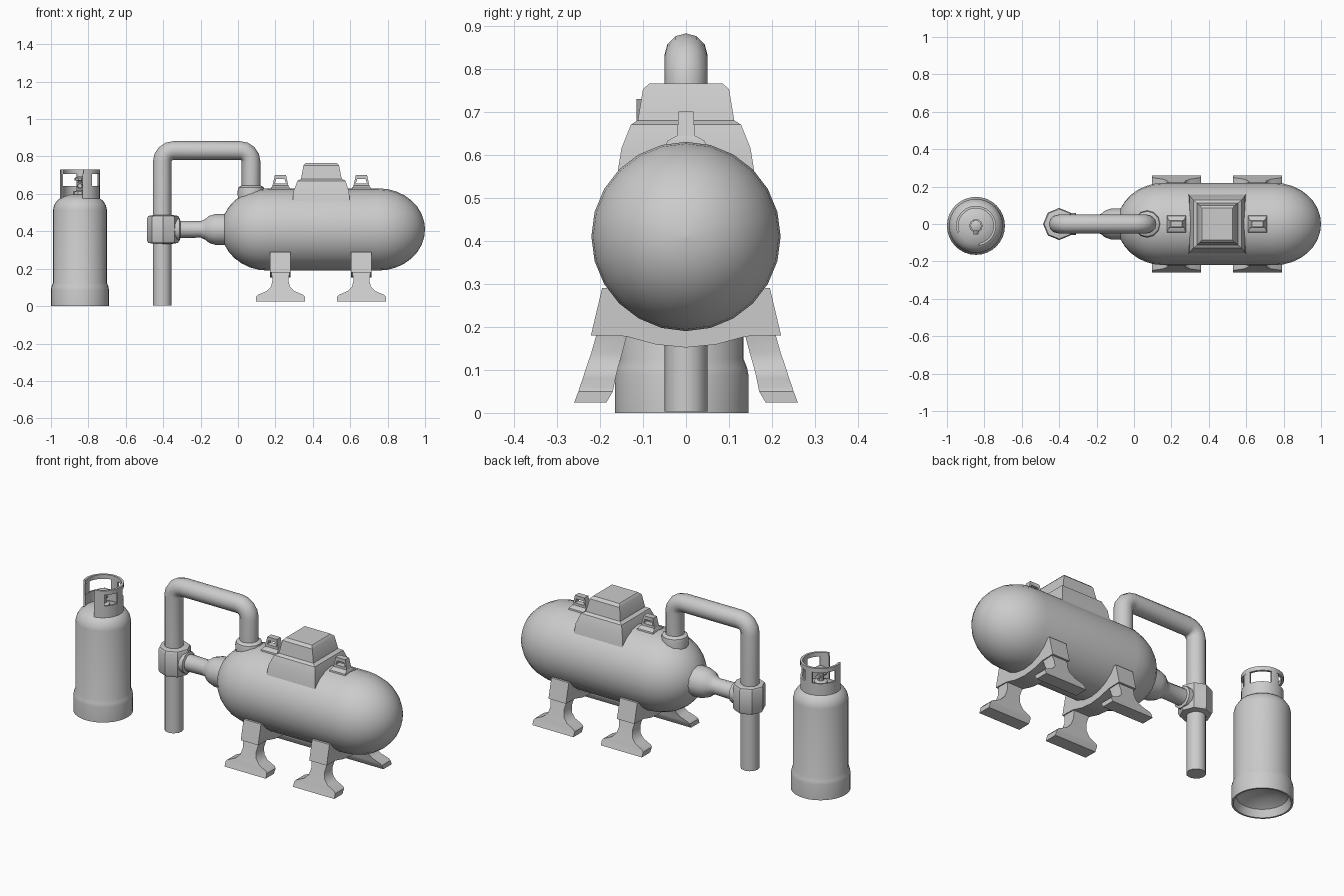
import bpy, bmesh
from math import sin, cos, pi, radians
from mathutils import Vector

if "Cube" in bpy.data.objects:
    bpy.data.objects.remove(bpy.data.objects["Cube"])


def finish(name, bm, angle=35):
    bmesh.ops.remove_doubles(bm, verts=bm.verts, dist=1e-5)
    bmesh.ops.recalc_face_normals(bm, faces=bm.faces)
    me = bpy.data.meshes.new(name)
    bm.to_mesh(me)
    bm.free()
    for p in me.polygons:
        p.use_smooth = True
    me.set_sharp_from_angle(angle=radians(angle))
    ob = bpy.data.objects.new(name, me)
    bpy.context.collection.objects.link(ob)
    return ob


def skin(bm, rings, caps=True):
    """Join equal-length closed rings of points into a tube."""
    vs = [[bm.verts.new(p) for p in r] for r in rings]
    n = len(vs[0])
    for a, b in zip(vs, vs[1:]):
        for i in range(n):
            bm.faces.new((a[i], a[(i + 1) % n], b[(i + 1) % n], b[i]))
    if caps:
        bm.faces.new(vs[0])
        bm.faces.new(vs[-1])


def lathe(name, profile, loc, seg=24, axis='z', phase=0.0, angle=35):
    """Revolve (radius, height) points around a z, x or y axis through loc."""
    rings = []
    for r, h in profile:
        ring = []
        for i in range(seg):
            a = phase + 2 * pi * i / seg
            c, s = max(r, 1e-3) * cos(a), max(r, 1e-3) * sin(a)
            p = {'z': (c, s, h), 'x': (h, c, s), 'y': (c, h, s)}[axis]
            ring.append(Vector(loc) + Vector(p))
        rings.append(ring)
    bm = bmesh.new()
    skin(bm, rings)
    return finish(name, bm, angle)


def loft(name, sections, angle=35):
    """Stack rectangles given as (z, x0, x1, y0, y1)."""
    bm = bmesh.new()
    skin(bm, [[(x0, y0, z), (x1, y0, z), (x1, y1, z), (x0, y1, z)]
              for z, x0, x1, y0, y1 in sections])
    return finish(name, bm, angle)


def arc_band(name, c, a0, a1, r0, r1, z0, z1, n):
    rings = []
    for i in range(n + 1):
        a = radians(a0 + (a1 - a0) * i / n)
        rings.append([(c[0] + r * cos(a), c[1] + r * sin(a), z)
                      for r, z in ((r0, z0), (r1, z0), (r1, z1), (r0, z1))])
    bm = bmesh.new()
    skin(bm, rings)
    return finish(name, bm)


# horizontal tank with domed ends
R, CZ = 0.22, 0.41
dome = [(R * sin(t * pi / 16), 0.25 * cos(t * pi / 16)) for t in range(9)]
profile = [(r, 0.16 - h) for r, h in dome] + [(r, 0.75 + h) for r, h in reversed(dome)]
lathe("tank_body", profile, (0, 0, CZ), 24, 'x')

# stepped hatch on top
loft("tank_hatch", [(0.54, 0.29, 0.60, -0.162, 0.162), (0.615, 0.297, 0.593, -0.15, 0.15),
                    (0.67, 0.318, 0.575, -0.128, 0.128), (0.68, 0.337, 0.555, -0.112, 0.112),
                    (0.752, 0.35, 0.54, -0.1, 0.1), (0.766, 0.363, 0.527, -0.085, 0.085)])

for k, x in enumerate((0.227, 0.66)):
    # lifting lug with slot
    outer = [(-0.052, 0.60), (0.052, 0.60), (0.03, 0.70), (-0.03, 0.70)]
    inner = [(-0.03, 0.656), (0.03, 0.656), (0.022, 0.68), (-0.022, 0.68)]
    rings = [[(x + px, s * (0.024 if pz < 0.62 else 0.017), pz) for px, pz in loop]
             for loop, s in ((outer, -1), (outer, 1), (inner, 1), (inner, -1), (outer, -1))]
    bm = bmesh.new()
    skin(bm, rings, caps=False)
    finish(f"lifting_lug_{k}", bm)
    loft(f"lug_pad_{k}", [(0.60, x - 0.052, x + 0.052, -0.05, 0.05),
                          (0.632, x - 0.05, x + 0.05, -0.044, 0.044),
                          (0.644, x - 0.042, x + 0.042, -0.022, 0.022)])
    # saddle wrapping under the tank
    half = [(0.195, 0.29), (0.221, 0.18), (0.14, 0.178), (0.07, 0.159)]
    outline = half + [(0, 0.152)] + [(-y, z) for y, z in reversed(half)]
    bm = bmesh.new()
    skin(bm, [[(x + dx, y, z) for y, z in outline] for dx in (-0.055, 0.055)])
    finish(f"saddle_{k}", bm)
    # splayed legs with flared feet
    for s, side in ((-1, "front"), (1, "back")):
        secs = [(0.2, 0.053, 0.132, 0.203), (0.14, 0.042, 0.148, 0.22),
                (0.105, 0.05, 0.158, 0.232), (0.08, 0.075, 0.164, 0.24),
                (0.06, 0.122, 0.168, 0.247), (0.05, 0.13, 0.17, 0.25),
                (0.024, 0.13, 0.185, 0.26)]
        loft(f"{side}_leg_{k}", [(z, x - w, x + w, s * a, s * b) for z, w, a, b in secs])

# bent pipe from the ground to the tank top
path = [(-0.405, 0.003), (-0.405, 0.4)]
for cx, cz, a0 in ((-0.345, 0.772, 180), (0.01, 0.772, 90)):
    for i in range(5):
        a = radians(a0 - 22.5 * i)
        path.append((cx + 0.06 * cos(a), cz + 0.06 * sin(a)))
path.append((0.07, 0.58))
rings = []
for i, (px, pz) in enumerate(path):
    a, b = path[max(i - 1, 0)], path[min(i + 1, len(path) - 1)]
    t = Vector((b[0] - a[0], 0, b[1] - a[1])).normalized()
    n = Vector((-t.z, 0, t.x))
    rings.append([Vector((px, 0, pz)) + 0.05 * (n * cos(j * pi / 6) + Vector((0, sin(j * pi / 6), 0)))
                  for j in range(12)])
bm = bmesh.new()
skin(bm, rings)
finish("bent_pipe", bm)

# pipe collar, junction block and side branch
lathe("pipe_collar", [(0.07, 0.54), (0.072, 0.615), (0.068, 0.635), (0.05, 0.646)],
      (0.07, 0, 0), 12)
lathe("junction_block", [(0.05, 0.333), (0.08, 0.338), (0.086, 0.35), (0.086, 0.47),
                         (0.08, 0.482), (0.05, 0.487)], (-0.4, 0, 0), 8)
lathe("side_branch", [(0.06, -0.37), (0.06, -0.312), (0.046, -0.308), (0.044, -0.2), (0.055, -0.175),
                      (0.072, -0.155), (0.083, -0.12), (0.084, -0.04)], (0, 0, CZ), 12, 'x')

# upright gas cylinder with hollow foot ring
C = (-0.845, -0.01)
loc = (C[0], C[1], 0)
lathe("gas_cylinder", [(0, 0.075), (0.08, 0.068), (0.13, 0.04), (0.145, 0), (0.155, 0),
                       (0.155, 0.088), (0.152, 0.105), (0.144, 0.125), (0.144, 0.515),
                       (0.138, 0.54), (0.122, 0.565), (0.095, 0.583), (0.05, 0.597), (0, 0.6)],
      loc, 32)

# guard collar: two bands and posts
arc_band("guard_lower_band", C, -80, 200, 0.096, 0.106, 0.565, 0.643, 24)
arc_band("guard_top_band", C, -80, 200, 0.094, 0.107, 0.706, 0.73, 24)
for k, (a0, a1) in enumerate(((-82, -52), (-10, 15), (75, 100), (172, 200))):
    arc_band(f"guard_post_{k}", C, a0, a1, 0.097, 0.106, 0.57, 0.71, 4)

# cylinder valve with outlet and hand wheel
lathe("valve_stem", [(0.036, 0.585), (0.036, 0.612), (0.018, 0.618), (0.018, 0.66),
                     (0.01, 0.664), (0.01, 0.675)], loc, 10)
lathe("valve_wheel", [(0.01, 0.67), (0.028, 0.672), (0.03, 0.685), (0.012, 0.692)], loc, 10)
lathe("valve_outlet", [(0.012, -0.045), (0.014, -0.04), (0.012, 0.03)],
      (C[0], C[1], 0.643), 8, 'y')
